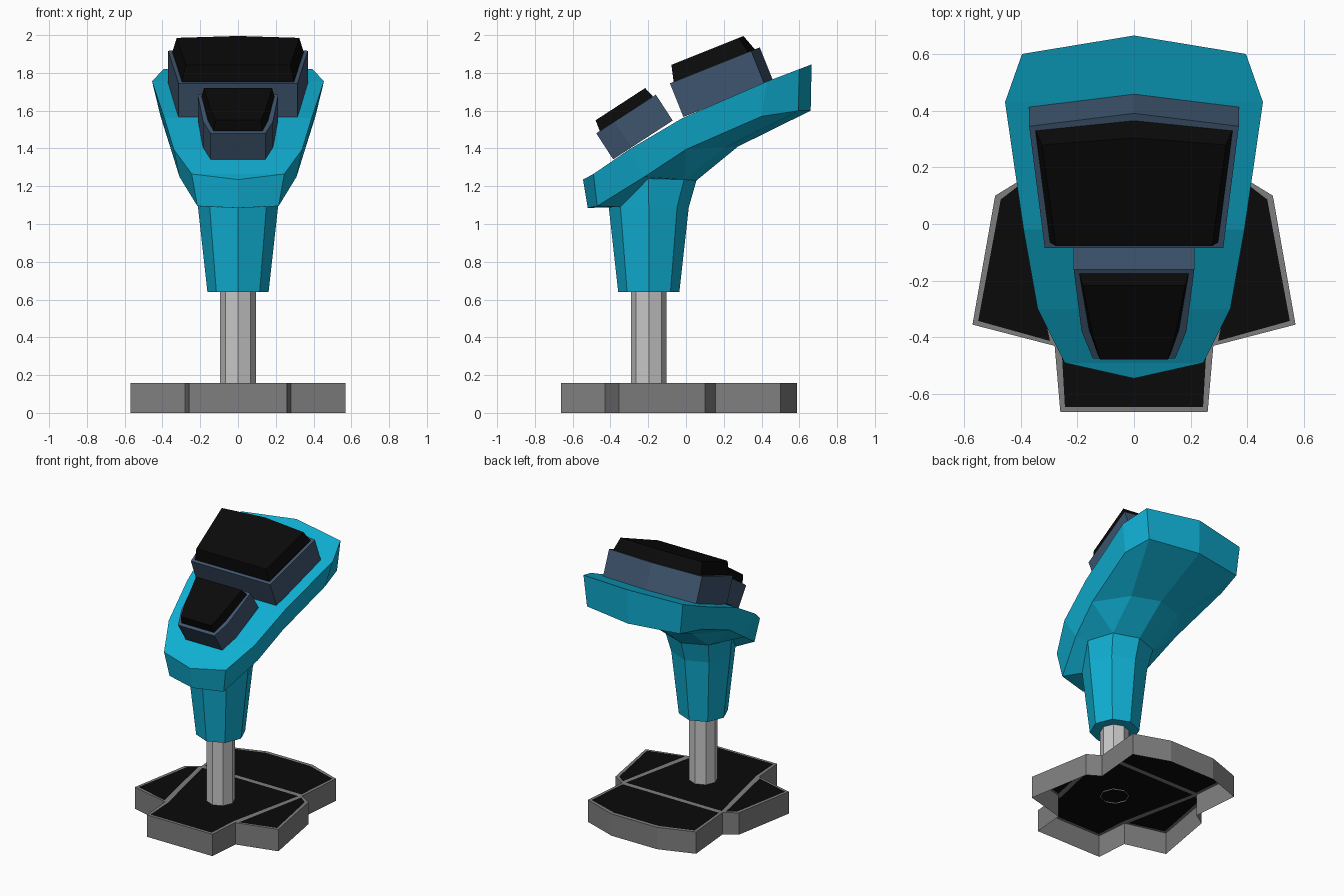
import bpy, bmesh, math
from mathutils import Vector

if "Cube" in bpy.data.objects:
    bpy.data.objects.remove(bpy.data.objects["Cube"])


def material(name, rgb):
    m = bpy.data.materials.new(name)
    m.diffuse_color = (*rgb, 1)
    m.use_nodes = True
    m.node_tree.nodes["Principled BSDF"].inputs["Base Color"].default_value = m.diffuse_color
    return m


TEAL = material("teal", (0.005, 0.43, 0.65))
SLATE = material("slate_blue", (0.05, 0.092, 0.16))
BLACK = material("black", (0.003, 0.003, 0.003))
GREY = material("mid_grey", (0.21, 0.21, 0.21))
SILVER = material("silver", (0.57, 0.57, 0.57))


def finish(bm, name, mats, recalc=True):
    if recalc:
        bmesh.ops.recalc_face_normals(bm, faces=bm.faces)
    me = bpy.data.meshes.new(name)
    bm.to_mesh(me)
    bm.free()
    for m in mats:
        me.materials.append(m)
    ob = bpy.data.objects.new(name, me)
    bpy.context.collection.objects.link(ob)
    return ob


def bridge(bm, a, b, closed=False):
    n = len(a)
    for i in range(n if closed else n - 1):
        j = (i + 1) % n
        bm.faces.new((a[i], a[j], b[j], b[i]))


# Base: four inset panels on top, open skirt below
bm = bmesh.new()
H = 0.157
cache = {}


def bv(p):
    if p not in cache:
        cache[p] = bm.verts.new((*p, H))
    return cache[p]


right = [(0.28, -0.43), (0.57, -0.355), (0.49, 0.10), (0.40, 0.155)]
left = [(-x, y) for x, y in reversed(right)]
centre = [(-0.26, -0.663), (0.26, -0.663), right[0], right[3], left[0], left[3]]
back = [left[0], right[3], (0.43, 0.50), (0.18, 0.588), (-0.18, 0.588), (-0.43, 0.50)]
panels = [bm.faces.new([bv(p) for p in poly]) for poly in (right, left, centre, back)]
rim = [e for e in bm.edges if e.is_boundary]
skirt = bmesh.ops.extrude_edge_only(bm, edges=rim)["geom"]
for v in skirt:
    if isinstance(v, bmesh.types.BMVert):
        v.co.z = 0
bmesh.ops.recalc_face_normals(bm, faces=bm.faces)
if panels[2].normal.z < 0:
    bmesh.ops.reverse_faces(bm, faces=bm.faces)
bmesh.ops.inset_individual(bm, faces=panels, thickness=0.024)
for f in panels:
    f.material_index = 1
finish(bm, "base", [GREY, BLACK], recalc=False)


# Pole: octagonal tube with corners on the axes
CY = -0.197
bm = bmesh.new()
loops = [[bm.verts.new((0.094 * math.cos(i * math.pi / 4), CY + 0.094 * math.sin(i * math.pi / 4), z))
          for i in range(8)] for z in (0.15, 0.70)]
bridge(bm, *loops, closed=True)
finish(bm, "pole", [SILVER])


# Body: octagonal handle flowing into a slanted head, right half mirrored
bm = bmesh.new()


def row(pts):
    return [bm.verts.new(p) for p in pts]


def half_octagon(r, z):
    return row([(r * math.sin(k * math.pi / 4) if k % 4 else 0,
                 CY - r * math.cos(k * math.pi / 4), z) for k in range(5)])


foot = half_octagon(0.162, 0.64)
neck = half_octagon(0.212, 1.09)
collar = neck[:2] + row([(0.225, -0.20, 1.24), (0.17, -0.01, 1.235), (0, 0.055, 1.23)])
low = row([(0, -0.52, 1.085), (0.215, -0.47, 1.095), (0.31, -0.22, 1.25), (0.355, 0, 1.395),
           (0.41, 0.40, 1.57), (0.37, 0.595, 1.60), (0, 0.66, 1.60)])
top = row([(0, -0.545, 1.235), (0.245, -0.49, 1.265), (0.34, -0.30, 1.395), (0.39, -0.02, 1.56),
           (0.455, 0.43, 1.755), (0.395, 0.60, 1.82), (0, 0.665, 1.845)])
mid, spine = row([(0.20, 0.21, 1.405), (0, 0.275, 1.41)])

bm.faces.new(foot)
bridge(bm, foot, neck)
bm.faces.new((neck[1], neck[2], collar[2]))
bridge(bm, neck[2:], collar[2:])
bridge(bm, low, top)
# underside
bridge(bm, low[:4], collar[:4])
bm.faces.new((low[3], mid, collar[3]))
bm.faces.new((low[3], low[4], mid))
bm.faces.new((low[4], low[5], mid))
bm.faces.new((mid, spine, collar[4], collar[3]))
bm.faces.new((low[5], low[6], spine, mid))
# top deck, in strips across the width
axis = [top[0]] + row([(0, v.co.y, v.co.z) for v in top[1:-1]]) + [top[6]]
bm.faces.new((top[0], top[1], axis[1]))
bridge(bm, top[1:6], axis[1:6])
bm.faces.new((top[5], top[6], axis[5]))
bmesh.ops.recalc_face_normals(bm, faces=bm.faces)
if axis[3].link_faces[0].normal.z < 0:
    bmesh.ops.reverse_faces(bm, faces=bm.faces)
body = finish(bm, "body", [TEAL], recalc=False)
mirror = body.modifiers.new("mirror", 'MIRROR')
mirror.use_clip = True


# Consoles: slanted slate housings, each with a raised bevelled black pad
def console(name, outline, origin, angle, depth, border, rise, bevel):
    along = Vector((0, math.cos(angle), math.sin(angle)))
    normal = Vector((0, -math.sin(angle), math.cos(angle)))
    bm = bmesh.new()
    pts = outline + [(-x, u) for x, u in reversed(outline) if x]
    rings = [[bm.verts.new(Vector((x, *origin)) + along * u - normal * d) for x, u in pts]
             for d in (depth, 0)]
    bridge(bm, *rings, closed=True)
    bm.faces.new(rings[0])
    pad = bm.faces.new(rings[1])
    bmesh.ops.recalc_face_normals(bm, faces=bm.faces)
    bmesh.ops.inset_region(bm, faces=[pad], thickness=border)
    sides = bmesh.ops.inset_region(bm, faces=[pad], thickness=bevel)["faces"]
    for v in pad.verts:
        v.co += normal * rise
    for f in [pad] + sides:
        f.material_index = 1
    finish(bm, name, [SLATE, BLACK])


console("large_console", [(0.315, 0), (0.37, 0.463), (0, 0.512)],
        (-0.085, 1.745), math.atan(0.4), 0.192, 0.028, 0.088, 0.03)
console("small_console", [(0.145, 0), (0.185, 0.115), (0.213, 0.376)],
        (-0.475, 1.48), math.atan(0.65), 0.164, 0.027, 0.06, 0.016)
